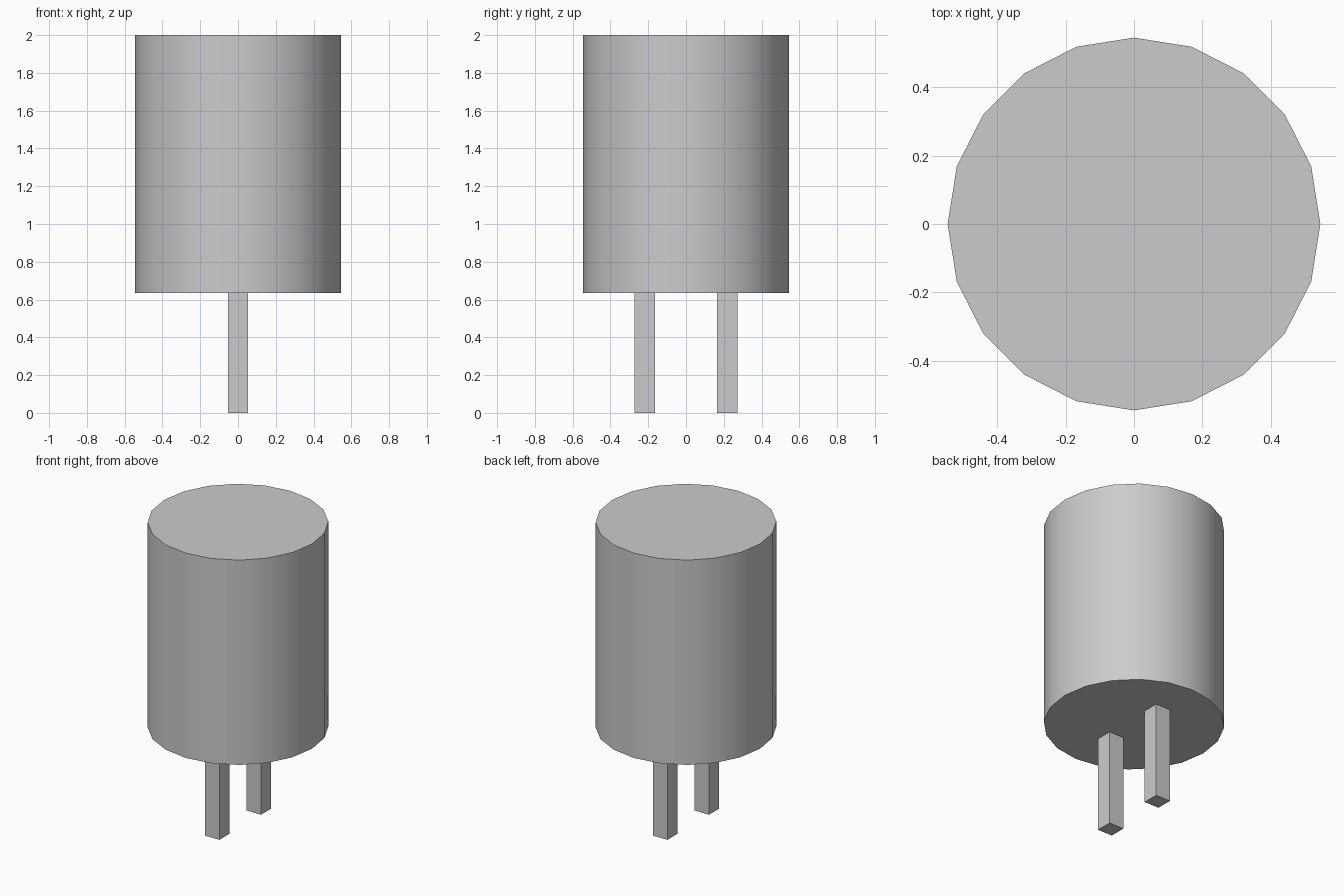
import bpy
import math

if "Cube" in bpy.data.objects:
    bpy.data.objects.remove(bpy.data.objects["Cube"])

RADIUS, BASE_Z, TOP_Z = 0.546, 0.635, 2.0
PIN_WIDTH, PIN_OFFSET = 0.108, 0.219

# Main can-shaped body, 20 sides with smooth walls and sharp rims
bpy.ops.mesh.primitive_cylinder_add(
    vertices=20, radius=RADIUS, depth=TOP_Z - BASE_Z,
    location=(0, 0, (TOP_Z + BASE_Z) / 2))
body = bpy.context.object
body.name = "body"
bpy.ops.object.shade_smooth_by_angle(angle=math.radians(30))

# Two square contact pins below the body
for name, side in (("front_pin", -1), ("back_pin", 1)):
    bpy.ops.mesh.primitive_cube_add(
        size=1, location=(0, side * PIN_OFFSET, BASE_Z / 2))
    pin = bpy.context.object
    pin.name = name
    pin.scale = (PIN_WIDTH, PIN_WIDTH, BASE_Z)
    bpy.ops.object.transform_apply(location=False, rotation=False, scale=True)
